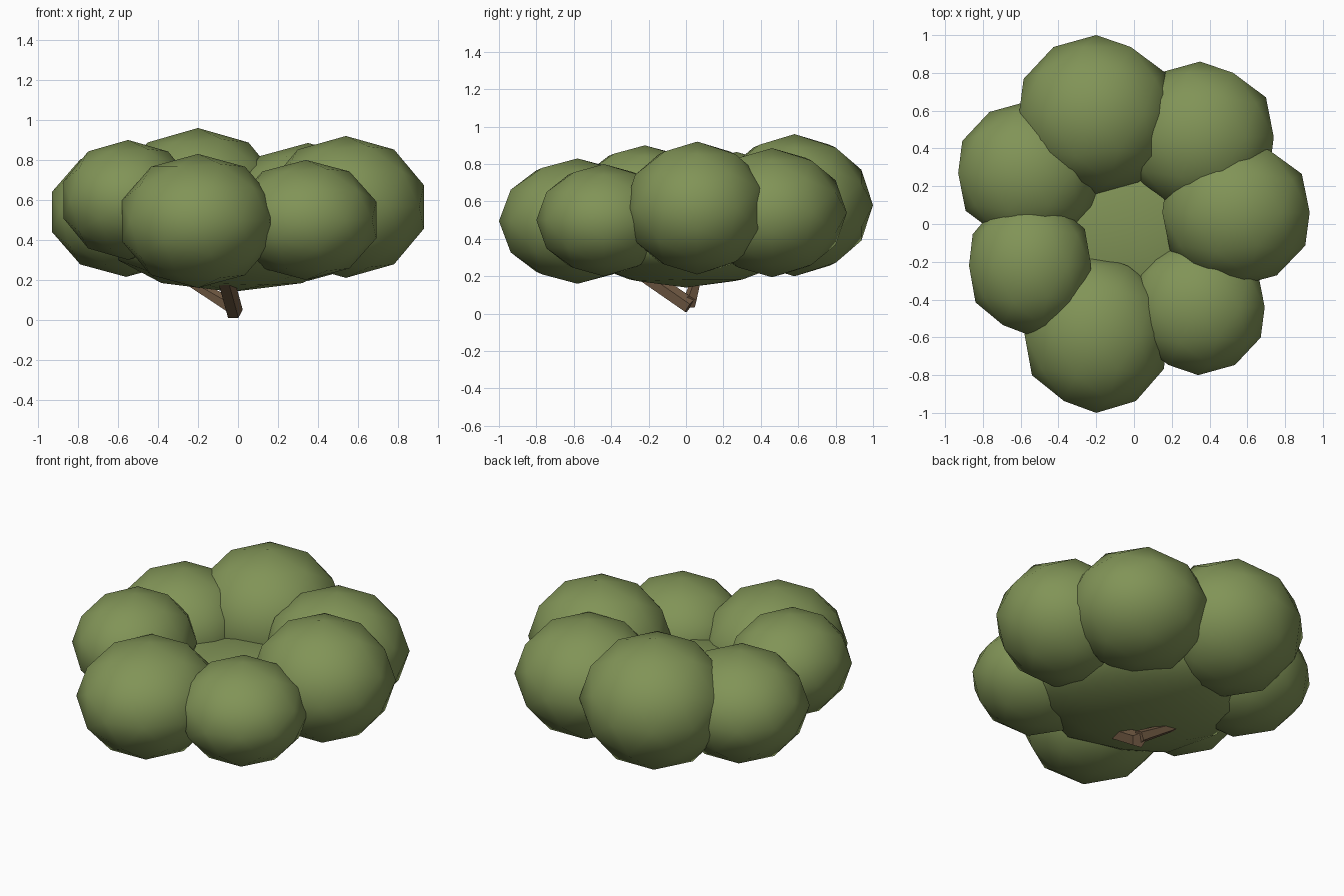
import bpy
from math import pi
from mathutils import Vector

cube = bpy.data.objects.get("Cube")
if cube:
    bpy.data.objects.remove(cube)


def make_material(name, color):
    mat = bpy.data.materials.new(name)
    mat.use_nodes = True
    mat.diffuse_color = color
    mat.node_tree.nodes["Principled BSDF"].inputs["Base Color"].default_value = color
    return mat


leaf_green = make_material("leaf_green", (0.22, 0.295, 0.095, 1))
bark_brown = make_material("bark_brown", (0.175, 0.108, 0.06, 1))


def foliage(name, centre, radii):
    """Squashed low-poly ball, its pole along y, with smooth shading."""
    bpy.ops.mesh.primitive_ico_sphere_add(subdivisions=2, radius=1, location=centre,
                                          rotation=(pi / 2, 0, 0))
    ball = bpy.context.object
    ball.name = name
    rx, ry, rz = radii
    ball.scale = (rx, rz, ry)
    ball.data.materials.append(leaf_green)
    bpy.ops.object.shade_smooth()


def limb(name, start, end, r_start, r_end):
    """Tapered five-sided stick between two points."""
    start, end = Vector(start), Vector(end)
    axis = end - start
    bpy.ops.mesh.primitive_cone_add(vertices=5, radius1=r_start, radius2=r_end,
                                    depth=axis.length, location=(start + end) / 2)
    stick = bpy.context.object
    stick.name = name
    stick.rotation_euler = axis.to_track_quat("Z", "Y").to_euler()
    stick.data.materials.append(bark_brown)


# Flattened middle of the crown
foliage("foliage_centre", (-0.03, 0, 0.37), (0.6, 0.58, 0.23))

# Ring of leafy clumps
foliage("foliage_back", (-0.2, 0.58, 0.58), (0.43, 0.42, 0.38))
foliage("foliage_back_left", (0.35, 0.46, 0.54), (0.41, 0.4, 0.345))
foliage("foliage_left", (0.54, 0.06, 0.565), (0.41, 0.39, 0.355))
foliage("foliage_front_left", (0.34, -0.44, 0.5), (0.37, 0.36, 0.3))
foliage("foliage_front", (-0.2, -0.58, 0.495), (0.4, 0.42, 0.335))
foliage("foliage_right", (-0.55, -0.22, 0.6), (0.34, 0.37, 0.3))
foliage("foliage_back_right", (-0.56, 0.27, 0.54), (0.39, 0.38, 0.325))

# Short leaning trunk and its side branch
limb("trunk", (-0.02, 0.02, 0.04), (-0.07, -0.24, 0.22), 0.045, 0.045)
limb("branch", (-0.02, 0.02, 0.06), (-0.24, 0.06, 0.19), 0.04, 0.025)
